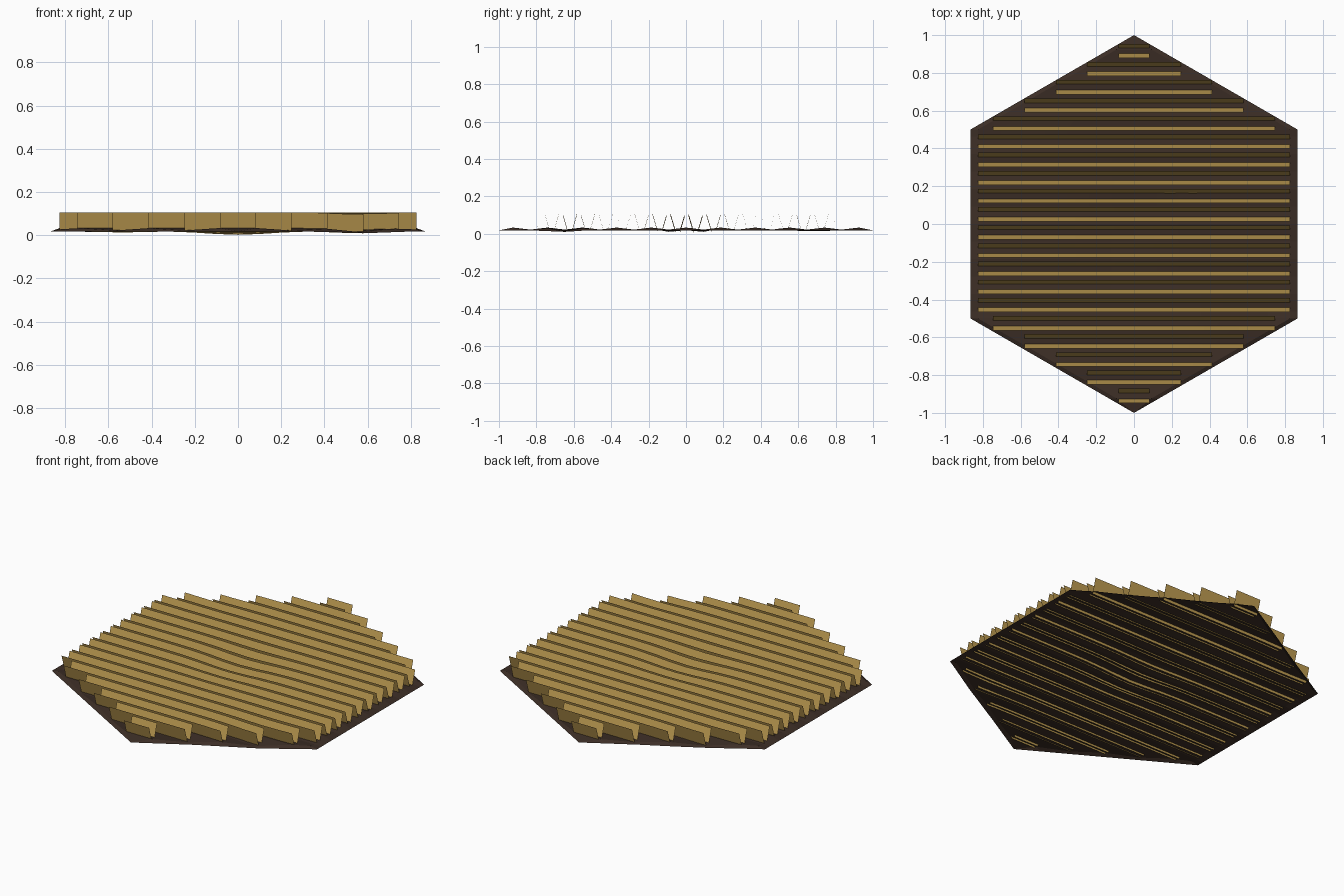
import bpy, math

if "Cube" in bpy.data.objects:
    bpy.data.objects.remove(bpy.data.objects["Cube"])

# Gentle hollows pressed into the tile: x, y, depth, radius
HOLLOWS = [(0, 0, 0.016, 0.2), (0.58, -0.66, 0.009, 0.18), (-0.55, 0.68, 0.005, 0.18)]


def dip(x, y):
    return sum(d * math.exp(-((x - a) ** 2 + (y - b) ** 2) / r ** 2) for a, b, d, r in HOLLOWS)


def half_width(y):
    return min(0.866, (1 - abs(y)) * math.sqrt(3))


def material(name, color):
    m = bpy.data.materials.new(name)
    m.diffuse_color = color
    m.use_nodes = True
    m.node_tree.nodes["Principled BSDF"].inputs["Base Color"].default_value = m.diffuse_color
    return m


def make_object(name, verts, faces, mat):
    me = bpy.data.meshes.new(name)
    me.from_pydata(verts, [], faces)
    me.validate()
    me.materials.append(mat)
    ob = bpy.data.objects.new(name, me)
    bpy.context.collection.objects.link(ob)
    return ob


soil = material("soil", (0.045, 0.027, 0.019, 1))
straw = material("straw", (0.53, 0.34, 0.085, 1))

# Ploughed hexagonal ground: alternating ridges and furrows, low rim
rows = [(-1, 0)] + [(-0.925 + 0.0925 * i, 1 - i % 2) for i in range(21)] + [(1, 0)]
rows += [(-0.5, 0.5), (0.5, 0.5)]
rows.sort()
COLS = 17
verts, faces = [], []
for y, ridge in rows:
    w = half_width(y)
    inner = max(0, w - 0.04)
    for c in range(COLS):
        rim = c in (0, COLS - 1)
        x = (-w if c == 0 else w) if rim else inner * (2 * (c - 1) / (COLS - 3) - 1)
        z = 0.018 if rim or abs(y) == 1 else 0.022 + 0.011 * ridge
        verts.append((x, y, z - dip(x, y) * 0.9))
for r in range(len(rows) - 1):
    for c in range(COLS - 1):
        a = r * COLS + c
        if r == 0:
            faces.append((0, a + COLS + 1, a + COLS))
        elif r == len(rows) - 2:
            faces.append((a, a + 1, a + COLS))
        else:
            faces.append((a, a + 1, a + COLS + 1, a + COLS))
make_object("field_ground", verts, faces, soil)


# Rows of thin leaning crop sheets that follow the ground
def crop_sheets(name, y_first, lean):
    verts, faces = [], []
    segs = 16
    for k in range(20):
        y = y_first - 0.0961 * k
        step = min(k, 19 - k)
        w = min(0.826, 0.082 + 0.166 * step)
        base = len(verts)
        for i in range(segs + 1):
            x = w * (2 * i / segs - 1)
            d = dip(x, y)
            verts.append((x, y - lean * 0.013, 0.018 - d))
            verts.append((x, y + lean * 0.013, 0.106 - d))
        for i in range(segs):
            a = base + 2 * i
            faces.append((a, a + 2, a + 3, a + 1))
    make_object(name, verts, faces, straw)


crop_sheets("crop_sheets_leaning_back", 0.941, 1)
crop_sheets("crop_sheets_leaning_front", 0.892, -1)
